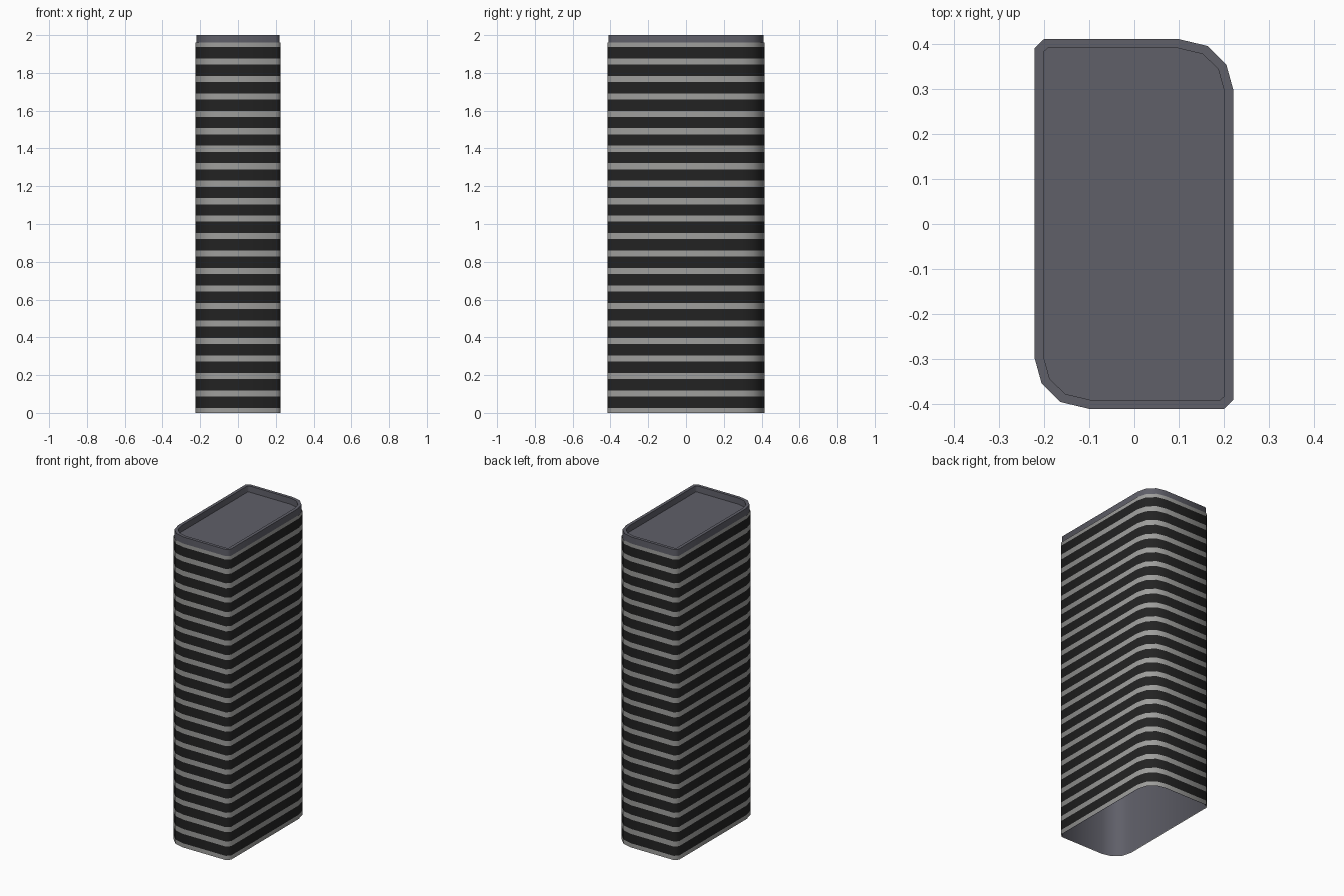
import bpy, math
from mathutils import Vector

if "Cube" in bpy.data.objects:
    bpy.data.objects.remove(bpy.data.objects["Cube"])


def material(name, rgb):
    m = bpy.data.materials.new(name)
    m.diffuse_color = (*rgb, 1)
    m.use_nodes = True
    m.node_tree.nodes["Principled BSDF"].inputs["Base Color"].default_value = m.diffuse_color
    return m


GREY = material("slate grey", (0.115, 0.115, 0.14))
LIGHT = material("light band", (0.34, 0.34, 0.33))
DARK = material("dark glass", (0.016, 0.016, 0.016))

# Footprint: two small chamfers and two rounded corners, point symmetric
half = [(-0.221, 0.39), (-0.2, 0.41), (0.1, 0.41),
        (0.163, 0.395), (0.205, 0.354), (0.221, 0.296)]
outline = [Vector(p) for p in half + [(-x, -y) for x, y in half]]
outline.reverse()  # counter-clockwise


def offset(pts, d):
    """Mitred outward offset of a counter-clockwise loop."""
    out = []
    n = len(pts)
    for i, p in enumerate(pts):
        a = (p - pts[i - 1]).normalized()
        b = (pts[(i + 1) % n] - p).normalized()
        na, nb = Vector((a.y, -a.x)), Vector((b.y, -b.x))
        out.append(p + (na + nb) * d / (1 + na.dot(nb)))
    return out


def loft(name, rings, mats, pick, cap=False):
    """Join successive (outline, z) rings; pick(i) gives the material slot."""
    n = len(outline)
    verts = [(p.x, p.y, z) for pts, z in rings for p in pts]
    faces, slots = [], []
    for r in range(len(rings) - 1):
        for i in range(n):
            j = (i + 1) % n
            faces.append((r * n + i, r * n + j, (r + 1) * n + j, (r + 1) * n + i))
            slots.append(pick(r))
    if cap:
        faces.append(tuple(range((len(rings) - 1) * n, len(rings) * n)))
        slots.append(pick(len(rings) - 1))
    me = bpy.data.meshes.new(name)
    me.from_pydata(verts, [], faces)
    for m in mats:
        me.materials.append(m)
    for f, s in zip(me.polygons, slots):
        f.material_index = s
    ob = bpy.data.objects.new(name, me)
    bpy.context.collection.objects.link(ob)
    bpy.ops.object.select_all(action='DESELECT')
    ob.select_set(True)
    bpy.context.view_layer.objects.active = ob
    bpy.ops.object.shade_smooth_by_angle(angle=math.radians(50))
    return ob


# Core wall, open underneath, with parapet rim and sunken roof
inner = offset(outline, -0.02)
loft("core_and_roof", [(outline, 0), (outline, 2), (inner, 2), (inner, 1.96)],
     [GREY], lambda r: 0, cap=True)

# Striped facade: open sleeve just outside the core, 21 window bands
levels = [0.0]
for k in range(21):
    z = 0.027 + 0.0925 * k
    levels += [z, z + 0.06]
levels.append(1.96)
skin = offset(outline, 0.005)
loft("striped_facade", [(skin, z) for z in levels], [LIGHT, DARK], lambda r: r % 2)
